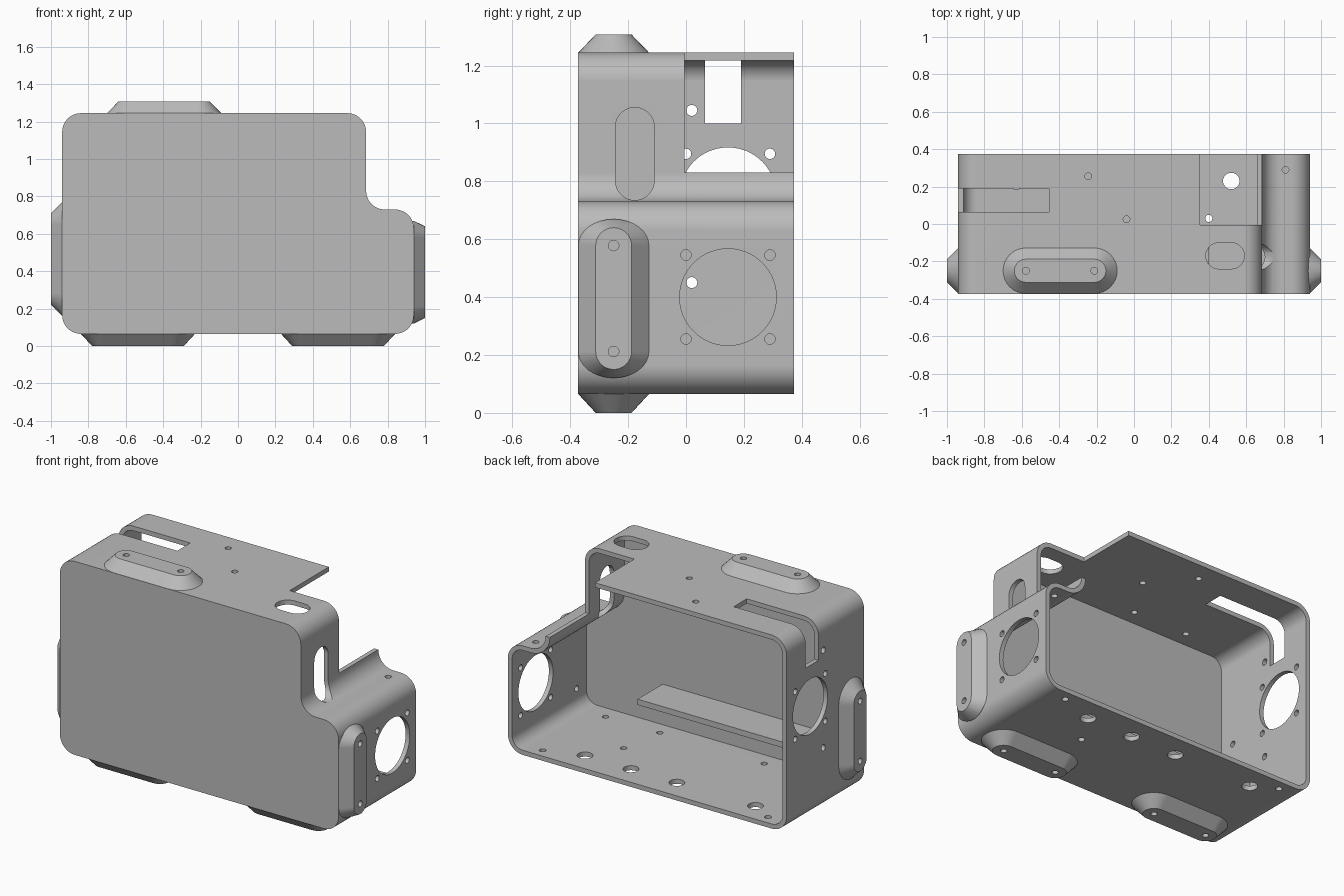
import bpy, bmesh
from math import sin, cos, pi, radians
from mathutils import Vector

cube = bpy.data.objects.get("Cube")
if cube:
    bpy.data.objects.remove(cube, do_unlink=True)

WALL = 0.028
grey = bpy.data.materials.new("plain grey")
grey.use_nodes = True
grey.diffuse_color = (0.5, 0.5, 0.5, 1)
grey.node_tree.nodes["Principled BSDF"].inputs["Base Color"].default_value = (0.5, 0.5, 0.5, 1)


# 2D outlines
def rect(a0, a1, b0, b1):
    return [(a0, b0), (a1, b0), (a1, b1), (a0, b1)]


def stadium(ca, cb, half, r, along=0, squash=1.0, steps=16):
    """Long slot shape; half is the distance from the middle to each arc centre."""
    pts = []
    for side in (1, -1):
        for i in range(steps + 1):
            t = -pi / 2 + pi * i / steps
            u, v = side * (half + r * squash * cos(t)), side * r * sin(t)
            pts.append((ca + u, cb + v) if along == 0 else (ca - v, cb + u))
    return pts


def circle(ca, cb, r, steps=32):
    return [(ca + r * cos(2 * pi * i / steps), cb + r * sin(2 * pi * i / steps)) for i in range(steps)]


def rounded(corners, steps=10):
    """Outline with right-angled corners (a, b, radius) turned into arcs."""
    pts = []
    for i, (a, b, r) in enumerate(corners):
        p = Vector((a, b))
        d0 = (Vector(corners[i - 1][:2]) - p).normalized()
        d1 = (Vector(corners[(i + 1) % len(corners)][:2]) - p).normalized()
        centre = p + (d0 + d1) * r
        for k in range(steps + 1):
            t = pi / 2 * k / steps
            pts.append(tuple(centre - d1 * r * cos(t) - d0 * r * sin(t)))
    return pts


# Solids lofted along an axis
def loft(bm, axis, *layers):
    rings = []
    for outline, depth in layers:
        ring = []
        for a, b in outline:
            co = {"x": (depth, a, b), "y": (a, depth, b), "z": (a, b, depth)}[axis]
            ring.append(bm.verts.new(co))
        rings.append(ring)
    bm.faces.new(rings[0])
    bm.faces.new(rings[-1])
    for lower, upper in zip(rings, rings[1:]):
        for i in range(len(lower)):
            bm.faces.new((lower[i - 1], lower[i], upper[i], upper[i - 1]))


def prism(bm, axis, outline, lo, hi):
    loft(bm, axis, (outline, lo), (outline, hi))


def make(name, bm):
    bmesh.ops.recalc_face_normals(bm, faces=bm.faces[:])
    mesh = bpy.data.meshes.new(name)
    bm.to_mesh(mesh)
    bm.free()
    mesh.materials.append(grey)
    ob = bpy.data.objects.new(name, mesh)
    bpy.context.collection.objects.link(ob)
    return ob


def select(ob):
    bpy.ops.object.select_all(action="DESELECT")
    ob.select_set(True)
    bpy.context.view_layer.objects.active = ob


def cut(ob, cutter):
    mod = ob.modifiers.new("cut", "BOOLEAN")
    mod.operation, mod.solver, mod.object = "DIFFERENCE", "EXACT", cutter
    select(ob)
    bpy.ops.object.modifier_apply(modifier=mod.name)


# Case body: stepped, rounded outline, open at the back
def case_outline(t):
    r = 0.1 - t
    return rounded([(-0.94 + t, 0.065 + t, r), (0.94 - t, 0.065 + t, r), (0.94 - t, 0.73 - t, r),
                    (0.685 - t, 0.73 - t, 0.1 + t), (0.685 - t, 1.245 - t, r), (-0.94 + t, 1.245 - t, r)])


bm = bmesh.new()
prism(bm, "y", case_outline(0), -0.373, 0.373)
case = make("case_body", bm)
bm = bmesh.new()
prism(bm, "y", case_outline(WALL), -0.373 + WALL, 0.5)
hollow = make("hollow_cutter", bm)
cut(case, hollow)

# Openings
bm = bmesh.new()
prism(bm, "z", rect(0.352, 0.8, -0.005, 0.5), 0.83, 1.4)            # corner notch
prism(bm, "z", rect(-1.1, -0.455, 0.065, 0.19), 1.0, 1.4)           # slot over the side edge
prism(bm, "z", stadium(0.487, -0.17, 0.033, 0.07), 1.1, 1.4)        # oval in the top
prism(bm, "x", stadium(-0.177, 0.895, 0.093, 0.067, 1), 0.6, 0.8)   # slot in the step wall
for z, lo, hi in ((0.75, -1.1, -0.8), (0.4, 0.85, 1.1)):            # round ports with screw holes
    prism(bm, "x", circle(0.145, z, 0.167, 64), lo, hi)
    for dy in (-0.145, 0.145):
        for dz in (-0.145, 0.145):
            prism(bm, "x", circle(0.145 + dy, z + dz, 0.018), lo, hi)
for z in (0.45, 1.045):
    prism(bm, "x", circle(0.02, z, 0.019), -1.1, -0.8)
for x in (-0.63, -0.1, 0.21, 0.52):                                 # large floor holes
    prism(bm, "z", circle(x, 0.23, 0.044), -0.1, 0.2)
for x, y in ((-0.77, 0.31), (0.4, 0.03), (0.75, 0.31)):             # small floor holes
    prism(bm, "z", circle(x, y, 0.019), -0.1, 0.2)
for x, y in ((-0.245, 0.255), (-0.04, 0.025)):                      # small top holes
    prism(bm, "z", circle(x, y, 0.018), 1.1, 1.4)
prism(bm, "z", circle(0.81, 0.29, 0.018), 0.6, 0.8)

# Raised mounting pads: name, axis, middle along the length, wall, outer face, end squash
PADS = (("top_pad", "z", -0.395, 1.245, 1.307, 1.0), ("bottom_left_pad", "z", 0.535, 0.065, 0.0, 1.0),
        ("bottom_right_pad", "z", -0.535, 0.065, 0.0, 1.0), ("left_side_pad", "x", 0.395, 0.94, 1.0, 0.75),
        ("right_side_pad", "x", 0.465, -0.94, -1.0, 1.0))
pads = []
for name, axis, mid, wall, face, squash in PADS:
    along = 0 if axis == "z" else 1
    out = 1 if face > wall else -1
    ca, cb = (mid, -0.25) if along == 0 else (-0.25, mid)
    base = stadium(ca, cb, 0.183, 0.122, along, squash)
    pad = bmesh.new()
    loft(pad, axis, (base, wall - out * 0.024), (base, wall),
         (stadium(ca, cb, 0.183, 0.062, along), face))
    pads.append(make(name, pad))
    for d in (-0.183, 0.183):                                       # screw holes through pad and wall
        hole = circle(ca + d, cb, 0.018) if along == 0 else circle(ca, cb + d, 0.018)
        prism(bm, axis, hole, *sorted((wall - out * 0.1, face + out * 0.1)))
openings = make("opening_cutter", bm)

# Inner shelf along the front wall
bm = bmesh.new()
prism(bm, "z", rect(-0.925, 0.4, -0.36, -0.105), 0.305, 0.34)
shelf = make("inner_shelf", bm)

for ob in [case] + pads:
    cut(ob, openings)
for cutter in (hollow, openings):
    bpy.data.objects.remove(cutter, do_unlink=True)

for ob in [case] + pads:
    select(ob)
    bpy.ops.object.shade_smooth_by_angle(angle=radians(30))
    weighted = ob.modifiers.new("even shading", "WEIGHTED_NORMAL")
    weighted.keep_sharp = True
